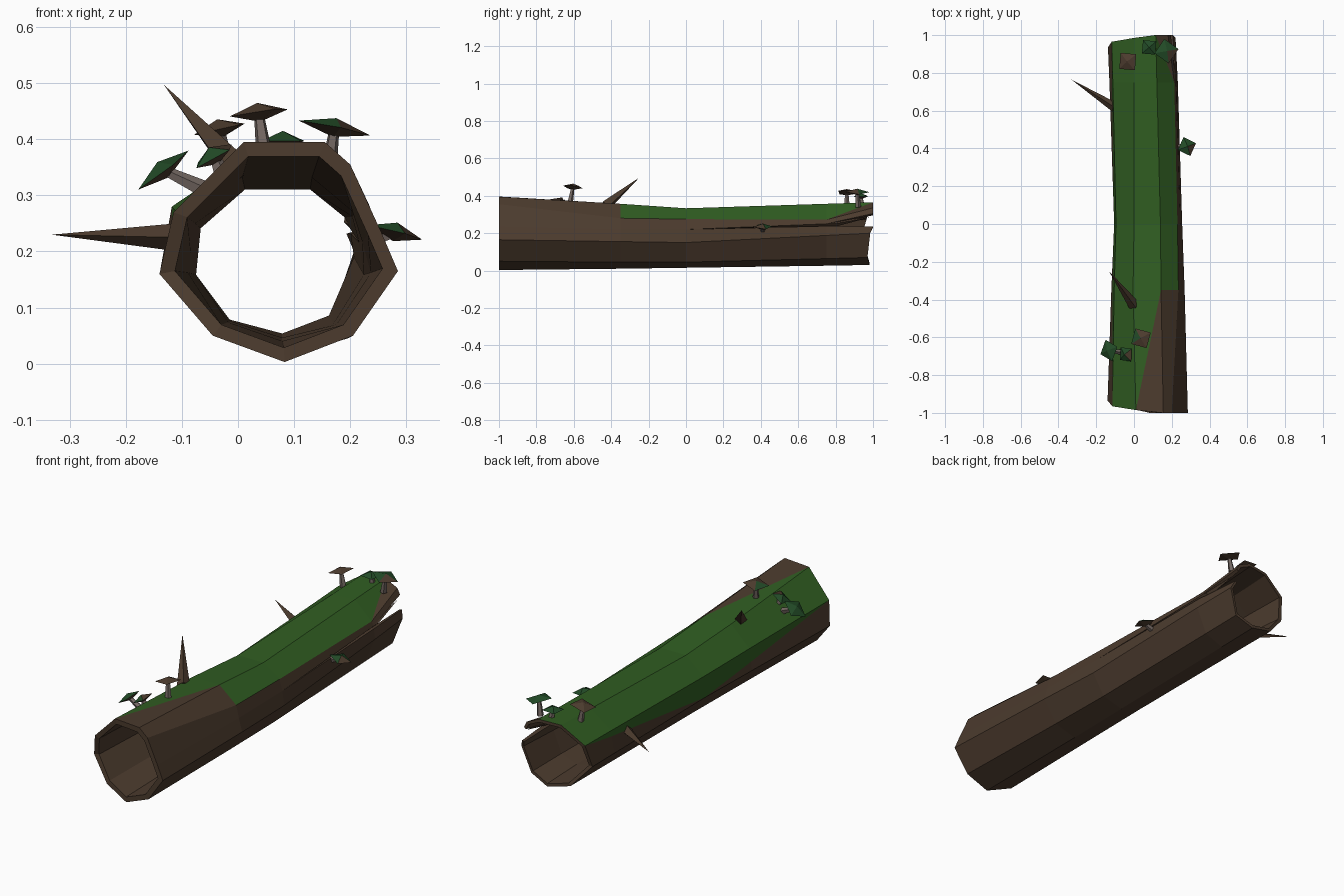
import bpy, bmesh, math
from mathutils import Vector

old = bpy.data.objects.get("Cube")
if old:
    bpy.data.objects.remove(old, do_unlink=True)


def material(name, rgb):
    m = bpy.data.materials.new(name)
    m.use_nodes = True
    m.diffuse_color = (*rgb, 1)
    bsdf = m.node_tree.nodes["Principled BSDF"]
    bsdf.inputs["Base Color"].default_value = (*rgb, 1)
    bsdf.inputs["Roughness"].default_value = 0.9
    return m


bark = material("bark_brown", (0.072, 0.044, 0.027))
moss = material("moss_green", (0.03, 0.112, 0.016))
cap_green = material("cap_dark_green", (0.016, 0.07, 0.02))
stem_grey = material("stem_grey", (0.17, 0.135, 0.12))


def finish(bm, name, mats):
    bmesh.ops.recalc_face_normals(bm, faces=bm.faces)
    mesh = bpy.data.meshes.new(name)
    bm.to_mesh(mesh)
    bm.free()
    for m in mats:
        mesh.materials.append(m)
    ob = bpy.data.objects.new(name, mesh)
    bpy.context.collection.objects.link(ob)
    return ob


# Hollow log: (y, inner scale, moss reach down the flank,
# points from the lower to the upper crack edge)
sections = [
    (-1, .87, 0, [(.255, .235), (.285, .165), (.205, .05), (.083, .003), (-.045, .05),
                  (-.14, .16), (-.115, .27), (.01, .395), (.155, .395), (.2, .355),
                  (.255, .235)]),
    (-.35, .84, .6, [(.25, .22), (.268, .155), (.195, .045), (.08, .01), (-.035, .05),
                     (-.12, .155), (-.105, .26), (-.005, .357), (.143, .357), (.235, .28),
                     (.25, .22)]),
    (0, .83, 1, [(.245, .22), (.255, .15), (.19, .045), (.08, .015), (-.03, .05),
                 (-.105, .15), (-.095, .25), (0, .333), (.14, .333), (.23, .275),
                 (.245, .22)]),
    (.75, .84, .25, [(.225, .238), (.232, .188), (.179, .064), (.08, .026), (-.037, .057),
                     (-.13, .165), (-.112, .273), (0, .353), (.121, .357), (.213, .272),
                     (.223, .25)]),
    (1, .91, 0, [(.205, .235), (.22, .2), (.175, .07), (.08, .03), (-.04, .06),
                 (-.138, .17), (-.118, .28), (0, .36), (.115, .365), (.18, .335),
                 (.195, .305)]),
]
slant = {1: .015, 2: .03, 3: .02, 4: .03, 5: .065, 6: .035, 7: .015}
MID = Vector((.073, .2))


def ring_points(y, pts, reach):
    """Place one section, adding the moss edge point on the left flank."""
    out = []
    for i, p in enumerate(pts):
        slanted = abs(y) == 1 and (y > 0 or i > 3)
        yy = y - math.copysign(slant.get(i, 0), y) if slanted else y
        out.append(Vector((p[0], yy, p[1])))
    out.insert(6, out[6].lerp(out[5], reach))
    return out


bm = bmesh.new()
outer, inner = [], []
for y, scale, reach, pts in sections:
    ring = ring_points(y, pts, reach)
    outer.append([bm.verts.new(p) for p in ring])
    inner.append([bm.verts.new((MID.x + (p.x - MID.x) * scale, p.y,
                                MID.y + (p.z - MID.y) * scale)) for p in ring])


def face(verts, mat=0):
    bm.faces.new(verts).material_index = mat


def split(a, b, c, d, first, second):
    face((a, b, c), first)
    face((a, c, d), second)


LAST, COLS = len(sections) - 1, 11
for s in range(LAST):
    o0, o1, i0, i1 = outer[s], outer[s + 1], inner[s], inner[s + 1]
    for k in range(COLS):
        a, b, c, d = o0[k], o0[k + 1], o1[k + 1], o1[k]
        if k == 8 and s == 0:      # diagonal moss edge near the front
            split(a, b, c, d, 0, 1)
        elif k == 9 and s == 3:    # torn moss corner above the crack
            split(b, c, d, a, 0, 1)
        else:
            face((a, b, c, d), int(k in (6, 7, 8) or (k == 9 and s > 0)))
        face((i0[k], i1[k], i1[k + 1], i0[k + 1]))
# End rims and the two walls of the crack
for s in (0, LAST):
    for k in range(COLS):
        face((outer[s][k], outer[s][k + 1], inner[s][k + 1], inner[s][k]))
for s in (2, 3):
    for k in (0, COLS):
        face((outer[s][k], outer[s + 1][k], inner[s + 1][k], inner[s][k]))
bmesh.ops.remove_doubles(bm, verts=bm.verts, dist=1e-5)
finish(bm, "hollow_log", [bark, moss])


def taper(name, start, end, r0, r1, sides, mat):
    start, end = Vector(start), Vector(end)
    axis = end - start
    b = bmesh.new()
    bmesh.ops.create_cone(b, cap_ends=True, segments=sides, radius1=r0, radius2=r1,
                          depth=axis.length)
    rot = axis.to_track_quat('Z', 'Y')
    for v in b.verts:
        v.co = rot @ v.co + (start + end) / 2
    bmesh.ops.remove_doubles(b, verts=b.verts, dist=1e-5)
    return finish(b, name, [mat])


# Broken twigs and a splinter bridging the crack
taper("top_twig", (.0, -.43, .345), (-.132, -.25, .497), .03, 0, 4, bark)
taper("side_twig", (-.09, .61, .225), (-.332, .765, .23), .027, 0, 4, bark)
taper("crack_splinter", (.205, .8, .252), (.237, .2, .23), .016, 0, 4, bark)
taper("crack_splinter_tip", (.205, .8, .252), (.192, .98, .283), .016, 0, 4, bark)


def mushroom(name, base, top, tilt, radius, spin, green):
    """Stem from base to top, four-sided cap whose listed faces are green."""
    top = Vector(top)
    taper(name + "_stem", base, top, .016, .009, 5, stem_grey)
    turn = Vector((0, 0, 1)).rotation_difference(Vector(tilt))
    b = bmesh.new()
    rim = []
    for k in range(4):
        t = math.radians(spin + 90 * k)
        rim.append(b.verts.new((radius * math.cos(t), radius * math.sin(t), 0)))
    peak = b.verts.new((0, 0, .018))
    under = b.verts.new((0, 0, -.016))
    for k in range(4):
        f = b.faces.new((rim[k], rim[(k + 1) % 4], peak))
        f.material_index = int(k in green)
        b.faces.new((rim[(k + 1) % 4], rim[k], under))
    for v in b.verts:
        v.co = turn @ v.co + top
    finish(b, name + "_cap", [bark, cap_green])


# Green faces count round from the back: back, left, front, right
mushroom("front_left_mushroom", (-.06, -.68, .31), (-.133, -.67, .345), (-.6, -.05, .8),
         .06, 20, (0, 1, 2, 3))
mushroom("front_low_mushroom", (-.03, -.69, .34), (-.043, -.69, .37), (-.45, -.1, .8),
         .048, 40, (0, 1, 2))
mushroom("front_tall_mushroom", (.048, -.62, .365), (.037, -.605, .447), (-.15, .05, 1),
         .06, 30, (1,))
mushroom("back_brown_mushroom", (-.02, .86, .34), (-.033, .86, .418), (-.22, 0, 1),
         .06, 40, ())
mushroom("back_tall_mushroom", (.16, .92, .34), (.172, .915, .42), (.2, .05, 1),
         .066, 10, (0, 1, 2))
mushroom("back_low_mushroom", (.085, .94, .35), (.08, .935, .397), (0, 0, 1),
         .05, 40, (0, 1, 2, 3))
mushroom("side_mushroom", (.225, .41, .215), (.28, .41, .234), (.25, .05, 1),
         .053, 20, (0, 1, 2))
